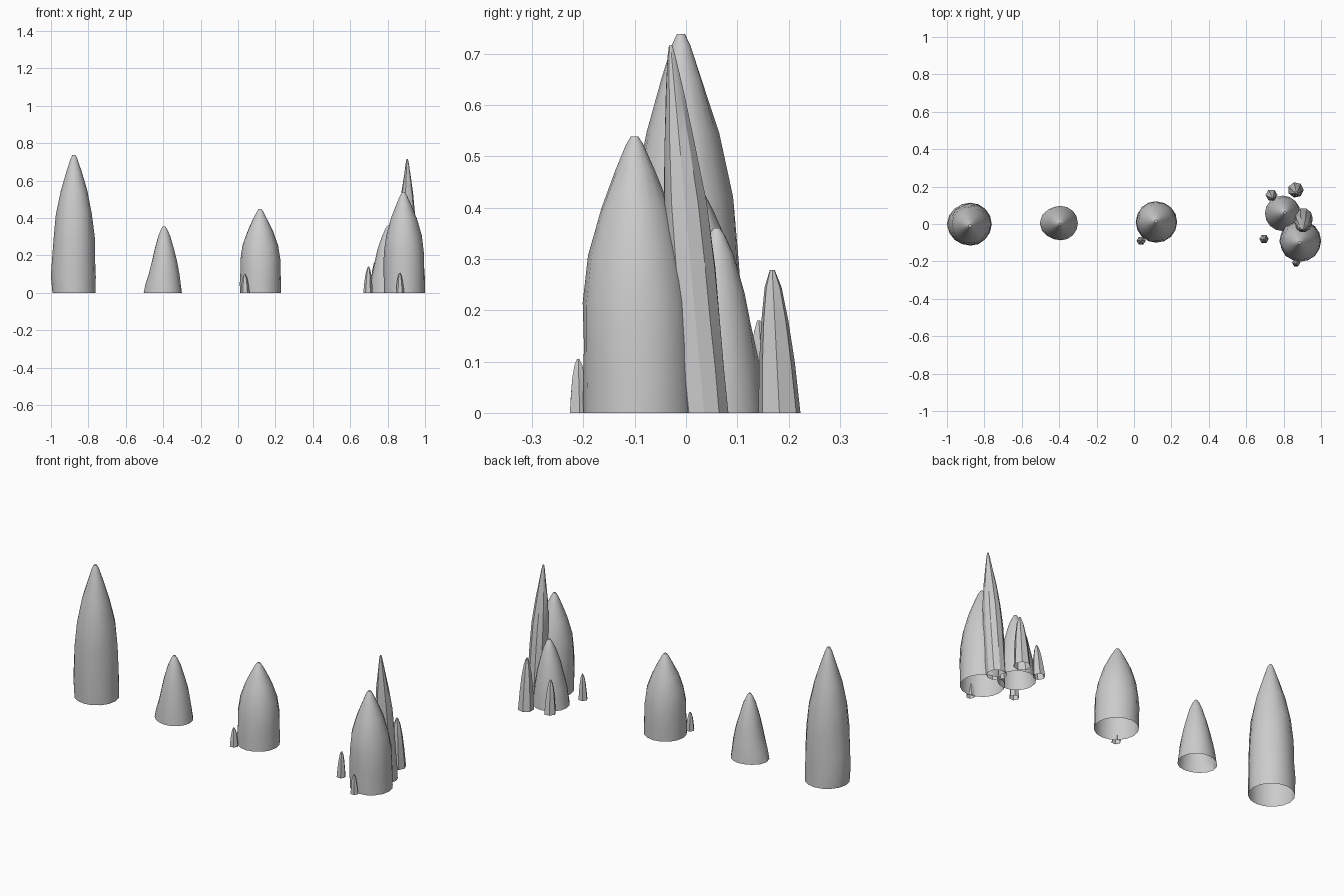
import bpy, bmesh, random
from math import cos, sin, pi, exp

if "Cube" in bpy.data.objects:
    bpy.data.objects.remove(bpy.data.objects["Cube"])

# Single rock colour
stone = bpy.data.materials.new("grey stone")
stone.use_nodes = True
GREY = (0.6, 0.6, 0.6, 1)
stone.diffuse_color = GREY
stone.node_tree.nodes["Principled BSDF"].inputs["Base Color"].default_value = GREY

# Profiles: (fraction of height, fraction of base radius)
BLUNT = [(0, 1), (.12, 1), (.24, .99), (.4, .96), (.57, .85), (.74, .62), (.88, .35), (.97, .16), (1, .07)]
SLIM = [(0, 1), (.14, .94), (.28, .87), (.48, .73), (.65, .58), (.86, .34), (.96, .17), (1, .07)]
SHARD = [(0, 1), (.35, .85), (.65, .65), (.88, .4), (1, .12)]


def spire(name, profile, base, tip, radius, height, sides=16, bulge=0, bulge_z=0, bulge_dir=pi, rough=.025):
    """Open-bottomed tapering rock leaning from base to tip, with an optional side bulge."""
    random.seed(name)
    bm = bmesh.new()
    rings = []
    for t, s in profile:
        z = t * height
        cx = base[0] + (tip[0] - base[0]) * t
        cy = base[1] + (tip[1] - base[1]) * t
        swell = bulge * exp(-((z - bulge_z) / .09) ** 2)
        ring = []
        for i in range(sides):
            a = 2 * pi * i / sides
            wobble = 1 + random.uniform(-rough, rough) * min(1, t * 4)
            r = radius * s * wobble + swell * max(0, cos(a - bulge_dir)) ** 3
            ring.append(bm.verts.new((cx + r * cos(a), cy + r * sin(a), z)))
        rings.append(ring)
    for low, high in zip(rings, rings[1:]):
        for i in range(sides):
            j = (i + 1) % sides
            bm.faces.new((low[i], low[j], high[j], high[i]))
    bm.faces.new(rings[-1])
    mesh = bpy.data.meshes.new(name)
    bm.to_mesh(mesh)
    bm.free()
    mesh.materials.append(stone)
    ob = bpy.data.objects.new(name, mesh)
    bpy.context.collection.objects.link(ob)
    bpy.ops.object.select_all(action="DESELECT")
    ob.select_set(True)
    bpy.context.view_layer.objects.active = ob
    bpy.ops.object.shade_smooth_by_angle()
    return ob


# Freestanding stalagmites
spire("tall_stalagmite", BLUNT, (-.875, 0), (-.877, -.01), .114, .738, bulge=.011, bulge_z=.1)
spire("short_stalagmite", SLIM, (-.392, .005), (-.395, 0), .092, .355, bulge=.02)
spire("middle_stalagmite", BLUNT, (.12, .01), (.118, .015), .11, .447)
spire("middle_shard", SHARD, (.038, -.09), (.036, -.088), .024, .1, sides=6)

# Clustered stalagmites
spire("cluster_front", BLUNT, (.89, -.09), (.885, -.1), .11, .538)
spire("cluster_back", SLIM, (.795, .057), (.806, .06), .095, .36)
spire("cluster_needle", BLUNT, (.905, .035), (.905, -.03), .05, .716, sides=10, rough=.06)

# Small shards around the cluster
spire("back_left_shard", SHARD, (.865, .182), (.868, .168), .042, .278, sides=7)
spire("back_right_shard", SHARD, (.735, .155), (.74, .142), .032, .18, sides=6)
spire("right_shard", SHARD, (.695, -.08), (.698, -.08), .025, .14, sides=6)
spire("front_shard", SHARD, (.867, -.207), (.865, -.21), .022, .105, sides=6)
